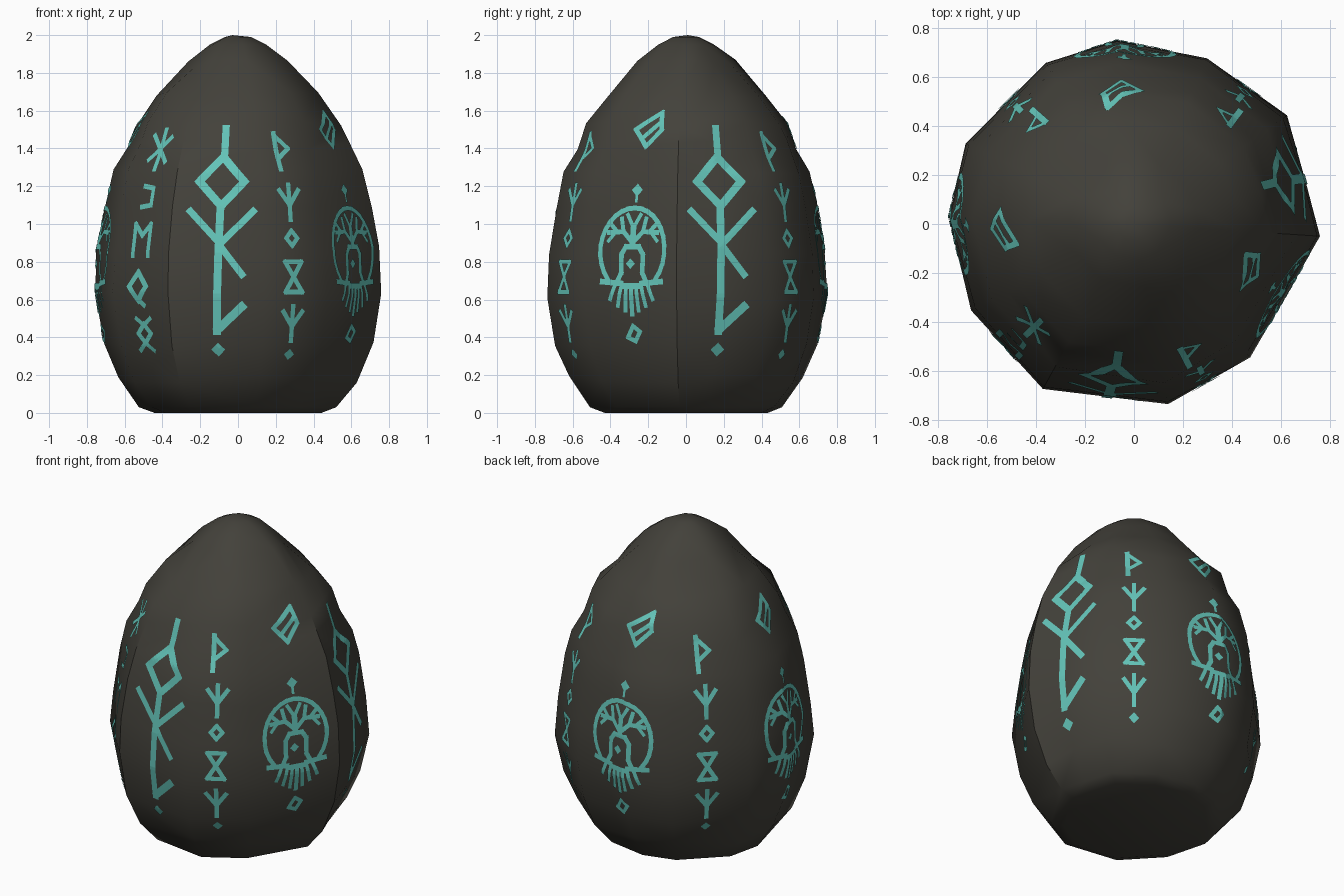
import bpy, bmesh, math, random
from mathutils import Vector
from mathutils.bvhtree import BVHTree

if "Cube" in bpy.data.objects:
    bpy.data.objects.remove(bpy.data.objects["Cube"])

random.seed(4)


def material(name, col):
    m = bpy.data.materials.new(name)
    m.diffuse_color = (*col, 1)
    m.use_nodes = True
    m.node_tree.nodes["Principled BSDF"].inputs["Base Color"].default_value = m.diffuse_color
    return m


STONE = material("dark stone", (0.056, 0.053, 0.043))
TEAL = material("teal glow", (0.125, 0.55, 0.48))

# ---- egg-shaped faceted stone: twelve-sided outline swept up a profile
OUTLINE = [(.76, -.05), (.70, .18), (.62, .44), (.30, .68), (-.07, .745), (-.36, .66),
           (-.69, .33), (-.76, .03), (-.66, -.35), (-.37, -.67), (.14, -.74), (.47, -.54)]
PROFILE = [(0, .44), (.03, .52), (.18, .63), (.37, .71), (.62, .757), (.86, .745), (1.1, .705),
           (1.27, .66), (1.42, .59), (1.54, .545), (1.68, .43), (1.85, .265), (1.95, .15), (1.99, .07)]
bm = bmesh.new()
rings = []
for z, r in PROFILE:
    ring = []
    round_off = max(0, min(1, (z - 1.2) / .7))
    inner = 0 < z < 1.9
    for x, y in OUTLINE:
        k = r / .757
        circ = .75 / math.hypot(x, y)
        k *= 1 + (circ - 1) * round_off
        if inner:
            k *= 1 + random.uniform(-.008, .008)
        dz = random.uniform(-.025, .025) if .1 < z < 1.9 else 0
        ring.append(bm.verts.new((x * k, y * k, z + dz)))
    rings.append(ring)
n = len(OUTLINE)
for a, b in zip(rings, rings[1:]):
    for i in range(n):
        j = (i + 1) % n
        bm.faces.new((a[i], a[j], b[j], b[i]))
bm.faces.new(rings[0][::-1])
tip = bm.verts.new((-.03, .01, 2.0))
for i in range(n):
    bm.faces.new((rings[-1][i], rings[-1][(i + 1) % n], tip))
bmesh.ops.triangulate(bm, faces=bm.faces[:])
bm.normal_update()
TREE = BVHTree.FromBMesh(bm)


def make_object(name, b, mat):
    me = bpy.data.meshes.new(name)
    b.to_mesh(me)
    b.free()
    ob = bpy.data.objects.new(name, me)
    bpy.context.collection.objects.link(ob)
    me.materials.append(mat)
    return ob


stone = make_object("egg_stone", bm, STONE)
bpy.context.view_layer.objects.active = stone
stone.select_set(True)
bpy.ops.object.shade_smooth_by_angle(angle=math.radians(38))


# ---- carved marks: thin strips laid on the stone, drawn in (sideways, height)
class Carving:
    def __init__(self, name, azimuth):
        a = math.radians(azimuth)
        self.name, self.bm = name, bmesh.new()
        self.out = Vector((math.cos(a), math.sin(a), 0))
        self.side = Vector((-math.sin(a), math.cos(a), 0))

    def project(self, u, z):
        o = self.out * 1.5 + self.side * u + Vector((0, 0, z))
        hit, nor, _, _ = TREE.ray_cast(o, -self.out)
        return self.bm.verts.new(hit + self.out * .005)

    def line(self, pts, w=.03, closed=False, cap=True):
        pts = [Vector(p) for p in pts]
        if closed:
            pts.append(pts[0])
        for p, q in zip(pts, pts[1:]):
            d = (q - p).normalized()
            s = Vector((-d.y, d.x)) * w / 2
            e = d * w * .4 if cap else d * 0
            p, q = p - e, q + e
            steps = max(1, math.ceil((q - p).length / .02))
            prev = None
            for i in range(steps + 1):
                c = p.lerp(q, i / steps)
                row = [self.project(*(c + s * t)) for t in (-1, 0, 1)]
                if prev:
                    for k in (0, 1):
                        f = self.bm.faces.new((prev[k], row[k], row[k + 1], prev[k + 1]))
                        f.normal_update()
                        if f.normal.dot(self.out) < 0:
                            f.normal_flip()
                prev = row

    def diamond(self, u, z, hw, hh, w=.025):
        self.line([(u, z + hh), (u + hw, z), (u, z - hh), (u - hw, z)], w, True)

    def dot(self, u, z, h):
        self.line([(u - h / 2, z - h / 2), (u + h / 2, z + h / 2)], h * 1.414, cap=False)

    def done(self):
        return make_object(self.name, self.bm, TEAL)


def large_mark(name, az):
    c = Carving(name, az)
    c.line([(.02, 1.51), (.02, 1.37)], .038)
    c.diamond(.015, 1.225, .12, .13, .042)
    c.line([(.012, 1.09), (-.003, .43)], .042)
    c.line([(-.15, 1.07), (.01, .90)], .036)
    c.line([(.19, 1.07), (.01, .89)], .036)
    c.line([(.01, .89), (.135, .73)], .036)
    c.line([(0, .44), (.135, .565)], .045)
    c.dot(0, .335, .037)
    c.done()


def fork(c, top, bottom):
    c.line([(0, top), (0, bottom)], .026)
    mid = top - (top - bottom) * .58
    for s in (-1, 1):
        c.line([(s * .058, mid + .08), (0, mid)], .026)


def column(name, az):
    c = Carving(name, az)
    c.line([(-.04, 1.48), (-.035, 1.29)], .028)
    c.line([(-.04, 1.47), (.035, 1.40), (-.035, 1.345)], .024)
    fork(c, 1.21, 1.02)
    c.diamond(0, .925, .034, .04, .024)
    c.line([(-.05, .80), (.05, .80), (-.05, .64), (.05, .64)], .026, True)
    fork(c, .565, .38)
    c.dot(0, .31, .03)
    c.done()


def column_alternate(name, az):
    c = Carving(name, az)
    c.line([(.02, 1.50), (.02, 1.29)], .028)
    c.line([(-.06, 1.47), (.08, 1.33)], .026)
    c.line([(.08, 1.46), (-.05, 1.34)], .026)
    c.line([(-.03, 1.20), (.04, 1.19), (.045, 1.10), (-.03, 1.09)], .026)
    c.line([(-.06, .83), (-.06, 1.0), (0, .94), (.06, 1.0), (.06, .83)], .028)
    c.diamond(-.01, .67, .065, .075, .032)
    c.line([(-.01, .60), (.03, .57)], .03)
    c.diamond(.01, .42, .05, .05, .028)
    for s in (-1, 1):
        c.line([(.01 + s * .055, .50), (.01, .465)], .024)
        c.line([(.01 + s * .055, .33), (.01, .37)], .024)
    c.done()


def tree_emblem(name, az):
    c = Carving(name, az)
    # ring, open at the roots
    c.line([(.197 * math.cos(math.radians(t)), .86 + .225 * math.sin(math.radians(t)))
            for t in range(-42, 223, 12)], .026)
    # arched trunk, ground and door stone
    c.line([(-.085, .70), (-.065, .74), (-.065, .84), (-.04, .88), (.04, .88),
            (.065, .84), (.065, .74), (.085, .70)], .028)
    c.line([(-.18, .695), (-.06, .685)], .03)
    c.line([(.06, .685), (.18, .695)], .03)
    c.line([(-.06, .672), (.06, .672)], .03)
    c.dot(-.01, .79, .028)
    c.line([(0, .88), (0, .99)], .035)
    for s in (-1, 1):
        # branches
        c.line([(0, .90), (s * .06, .96), (s * .15, .955)], .026)
        c.line([(s * .06, .96), (s * .075, 1.03)], .024)
        c.line([(s * .10, .96), (s * .14, 1.0)], .024)
        c.line([(0, .98), (s * .04, 1.05)], .022)
        c.line([(s * .11, .955), (s * .15, .91)], .02)
        # roots
        for x0, x1, z1 in ((.03, .04, .54), (.06, .085, .565), (.10, .13, .60)):
            c.line([(s * x0, .675), (s * x1, z1)], .022)
    c.line([(0, .67), (0, .52)], .026)
    # small stones above and below
    c.dot(.005, 1.18, .034)
    c.line([(.005, 1.155), (.005, 1.12)], .016)
    c.line([(.0, .46), (.04, .43), (.01, .38), (-.035, .40)], .024, True)
    # crossed diamond near the top
    c.line([(.08, 1.59), (.10, 1.50), (.02, 1.41), (-.055, 1.50)], .026, True)
    c.line([(-.01, 1.455), (.09, 1.54)], .024)
    c.done()


for i, az in enumerate((-99, 14.5)):
    large_mark(f"large_mark_{i + 1}", az)
for i, az in enumerate((-65.5, 50, 135)):
    column(f"mark_column_{i + 1}", az)
column_alternate("mark_column_4", -136)
for i, az in enumerate((-25, 93, 180)):
    tree_emblem(f"tree_emblem_{i + 1}", az)
